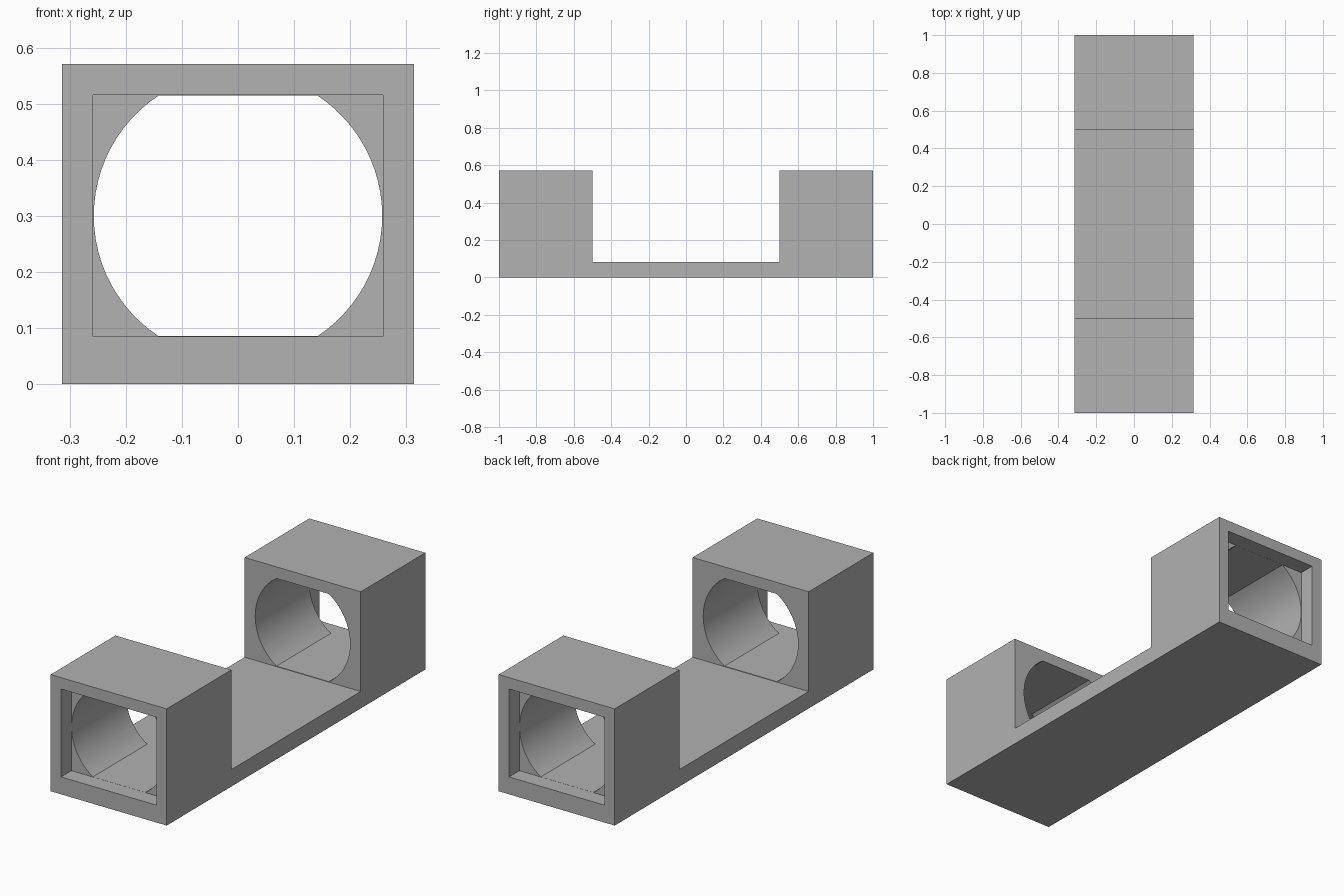
import bpy
import bmesh
import math
from mathutils import Vector

cube = bpy.data.objects.get("Cube")
if cube:
    bpy.data.objects.remove(cube)

HALF_WIDTH, HEIGHT, DECK = 0.314, 0.571, 0.083
BLOCK_INNER, RECESS_END = 0.5, 0.92
RADIUS, BORE_Z, FLAT = 0.257, 0.3, 0.2145
RECESS_X, RECESS_Z = 0.258, 0.215

grey = bpy.data.materials.new("plain grey")
grey.use_nodes = True
colour = (0.445, 0.445, 0.445, 1)
grey.diffuse_color = colour
grey.node_tree.nodes["Principled BSDF"].inputs["Base Color"].default_value = colour


def prism(name, outline, offset):
    """Extrude a closed outline of 3D points along an offset."""
    bm = bmesh.new()
    face = bm.faces.new([bm.verts.new(p) for p in outline])
    extruded = bmesh.ops.extrude_face_region(bm, geom=[face], use_keep_orig=True)
    moved = [v for v in extruded["geom"] if isinstance(v, bmesh.types.BMVert)]
    bmesh.ops.translate(bm, verts=moved, vec=Vector(offset))
    bmesh.ops.recalc_face_normals(bm, faces=bm.faces)
    mesh = bpy.data.meshes.new(name)
    bm.to_mesh(mesh)
    bm.free()
    mesh.materials.append(grey)
    obj = bpy.data.objects.new(name, mesh)
    bpy.context.collection.objects.link(obj)
    return obj


def cut(target, cutter):
    cutter.hide_render = True
    mod = target.modifiers.new("cut", "BOOLEAN")
    mod.operation = "DIFFERENCE"
    mod.solver = "EXACT"
    mod.object = cutter
    bpy.context.view_layer.objects.active = target
    bpy.ops.object.modifier_apply(modifier=mod.name)
    bpy.data.objects.remove(cutter)


# U-shaped body: low deck with a block at each end
half = [(1, 0), (1, HEIGHT), (BLOCK_INNER, HEIGHT), (BLOCK_INNER, DECK)]
side = half + [(-y, z) for y, z in reversed(half)]
body = prism("cradle_body", [(-HALF_WIDTH, y, z) for y, z in side], (2 * HALF_WIDTH, 0, 0))

# Round bore outline with flattened top and bottom
limit = math.asin(FLAT / RADIUS)
steps = 24
arc = [-limit + 2 * limit * i / steps for i in range(steps + 1)]
right_arc = [(RADIUS * math.cos(a), RADIUS * math.sin(a)) for a in arc]
bore = right_arc + [(-x, -z) for x, z in right_arc]
recess = [(sx * RECESS_X, sz * RECESS_Z) for sx, sz in ((1, -1), (1, 1), (-1, 1), (-1, -1))]

# Square outer recess and bore through each block
for s in (-1, 1):
    for name, outline, inner in (("recess_cutter", recess, RECESS_END), ("bore_cutter", bore, 0.4)):
        points = [(x, s * inner, BORE_Z + z) for x, z in outline]
        cut(body, prism(name, points, (0, s * (1.1 - inner), 0)))

# Smooth bore walls, crisp box edges
bpy.ops.object.select_all(action="DESELECT")
body.select_set(True)
bpy.context.view_layer.objects.active = body
bpy.ops.object.shade_smooth_by_angle(angle=math.radians(25))
